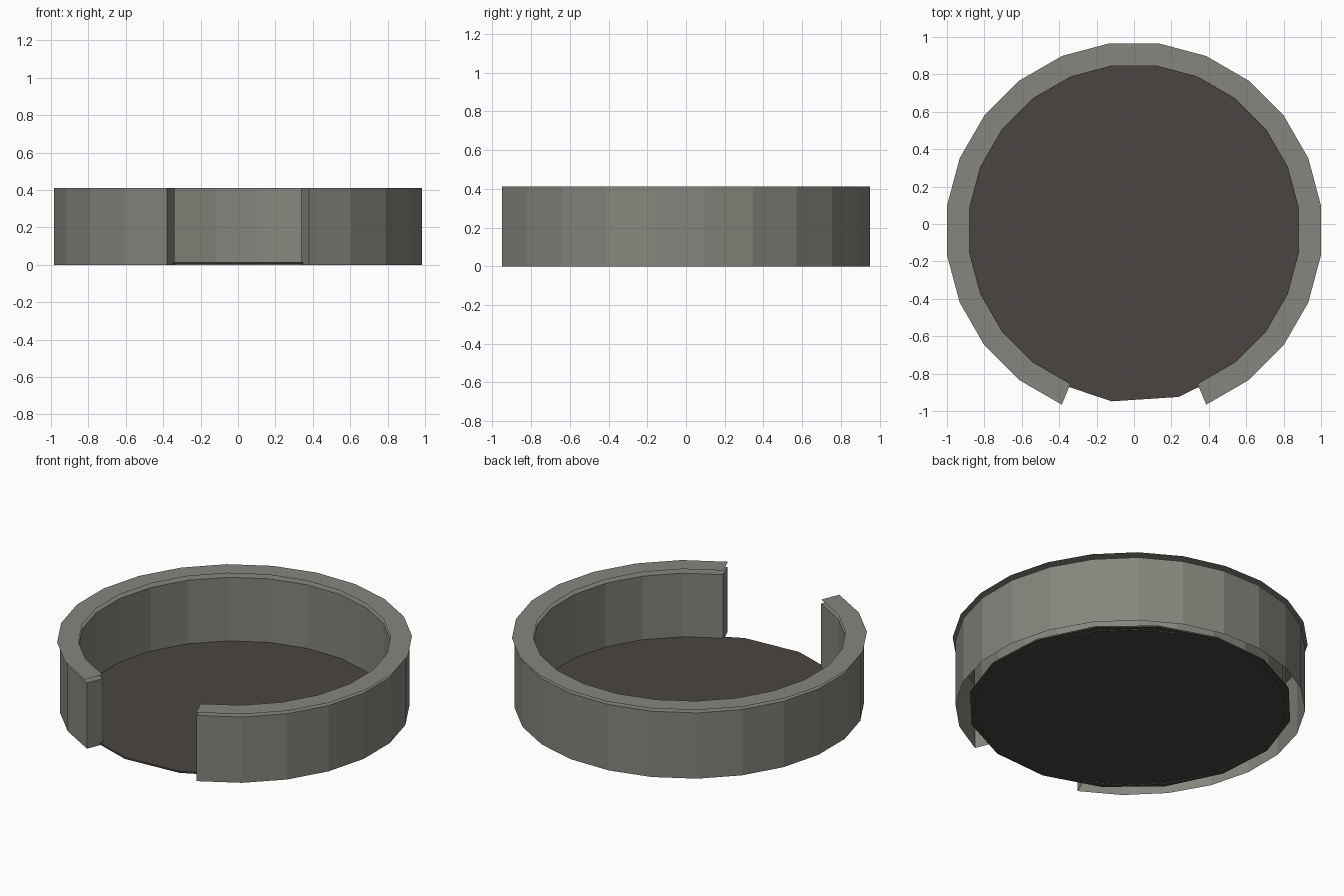
import bpy, bmesh
from math import sin, cos, radians

if "Cube" in bpy.data.objects:
    bpy.data.objects.remove(bpy.data.objects["Cube"])

CY = -0.034          # ring centre in y
STEP = 15            # 24-sided ring, three sides left open at the front
ANGLES = [22.5 + STEP * i for i in range(22)]


def ring_point(radius, deg, z):
    """Point on a circle, angle measured from the front (-y)."""
    a = radians(deg)
    return (radius * sin(a), CY - radius * cos(a), z)


def material(name, colour):
    m = bpy.data.materials.new(name)
    m.diffuse_color = (*colour, 1)
    m.use_nodes = True
    m.node_tree.nodes["Principled BSDF"].inputs["Base Color"].default_value = m.diffuse_color
    return m


def finish(bm, name, mat, recalc=True):
    if recalc:
        bmesh.ops.recalc_face_normals(bm, faces=bm.faces)
    me = bpy.data.meshes.new(name)
    bm.to_mesh(me)
    bm.free()
    me.materials.append(mat)
    ob = bpy.data.objects.new(name, me)
    bpy.context.collection.objects.link(ob)
    return ob


def sweep(profile, name, mat, ends=False):
    """Sweep an open (radius, z) profile around the open ring."""
    bm = bmesh.new()
    cols = [[bm.verts.new(ring_point(r, d, z)) for r, z in profile] for d in ANGLES]
    for a, b in zip(cols, cols[1:]):
        for i in range(len(profile) - 1):
            bm.faces.new((a[i], a[i + 1], b[i + 1], b[i]))
    if ends:
        bm.faces.new(cols[0])
        bm.faces.new(cols[-1])
    return finish(bm, name, mat)


stone = material("stone", (0.24, 0.24, 0.21))
earth = material("earth", (0.07, 0.06, 0.053))

# hollow wall, open underneath
R_OUT, R_IN, H = 0.9935, 0.886, 0.412
sweep([(R_OUT, 0), (R_OUT, H), (R_IN, H), (R_IN, 0)], "ring_wall", stone, ends=True)

# thin capping sheet hovering just above the wall
cap = sweep([(1.0086, 0.437), (0.8876, 0.437)], "wall_cap", stone)
if cap.data.polygons[0].normal.z < 0:
    cap.data.flip_normals()

# sixteen-sided floor plate
bm = bmesh.new()
rings = [[bm.verts.new(ring_point(0.922, -7.5 + 22.5 * i, z)) for i in range(16)]
         for z in (0.004, 0.014)]
bm.faces.new(rings[0])
bm.faces.new(rings[1])
for i in range(16):
    j = (i + 1) % 16
    bm.faces.new((rings[0][i], rings[0][j], rings[1][j], rings[1][i]))
finish(bm, "floor_plate", earth)
